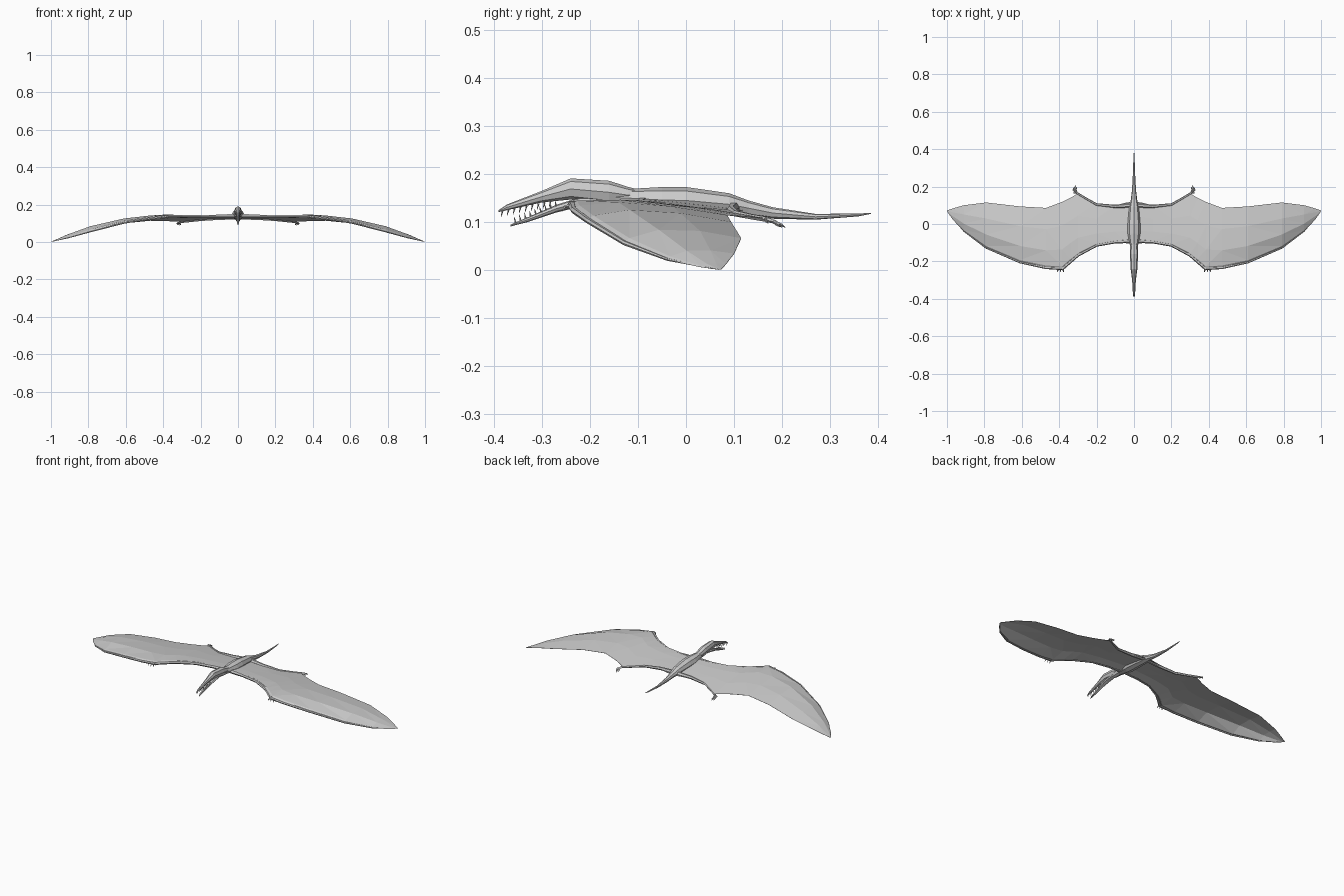
import bpy, bmesh, math
from mathutils import Vector


def add_loft(bm, rings):
    """Skin a sequence of closed rings and cap both ends."""
    vs = [[bm.verts.new(p) for p in r] for r in rings]
    n = len(vs[0])
    for a, b in zip(vs, vs[1:]):
        for i in range(n):
            bm.faces.new((a[i], a[(i + 1) % n], b[(i + 1) % n], b[i]))
    bm.faces.new(vs[0])
    bm.faces.new(vs[-1])


def ellipse_rings(sections, n=8):
    """Sections are (y, z, half width, half height)."""
    return [[(rx * math.sin(2 * math.pi * i / n), y, z + rz * math.cos(2 * math.pi * i / n))
             for i in range(n)] for y, z, rx, rz in sections]


def tube_rings(points, radii, n=5):
    pts = [Vector(p) for p in points]
    rings = []
    for i, (p, r) in enumerate(zip(pts, radii)):
        d = (pts[min(i + 1, len(pts) - 1)] - pts[max(i - 1, 0)]).normalized()
        ref = Vector((0, 0, 1)) if abs(d.z) < 0.9 else Vector((0, 1, 0))
        u = d.cross(ref).normalized()
        v = d.cross(u)
        rings.append([p + r * (u * math.cos(2 * math.pi * k / n) + v * math.sin(2 * math.pi * k / n))
                      for k in range(n)])
    return rings


def make(name, lofts, mirror=False, triangulate=False):
    bm = bmesh.new()
    for rings in lofts:
        add_loft(bm, rings)
    bmesh.ops.recalc_face_normals(bm, faces=bm.faces)
    if triangulate:
        bmesh.ops.triangulate(bm, faces=bm.faces)
    me = bpy.data.meshes.new(name)
    bm.to_mesh(me)
    bm.free()
    ob = bpy.data.objects.new(name, me)
    bpy.context.collection.objects.link(ob)
    if mirror:
        ob.modifiers.new("Mirror", 'MIRROR')
    return ob


# Neck, torso and tapering tail
make("body", [ellipse_rings([
    (-.17, .152, .015, .020), (-.12, .150, .021, .019), (-.05, .146, .034, .027),
    (0, .145, .034, .028), (.09, .137, .026, .023), (.13, .129, .017, .016),
    (.18, .119, .011, .012), (.27, .111, .006, .006), (.36, .115, .003, .003),
    (.385, .118, .001, .001)])])

# Skull with long upper beak
make("skull", [ellipse_rings([
    (-.39, .123, .002, .002), (-.372, .131, .006, .006), (-.30, .153, .010, .012),
    (-.24, .169, .018, .022), (-.16, .162, .022, .024), (-.12, .156, .020, .017),
    (-.09, .158, .012, .008)])])

# Open lower jaw
make("lower_jaw", [ellipse_rings([
    (-.365, .093, .002, .002), (-.33, .105, .006, .005), (-.27, .128, .011, .008),
    (-.22, .142, .016, .010), (-.17, .147, .015, .008)])])

# Rows of pointed teeth
teeth = []
for i in range(9):
    t = i / 8
    x = .003 + .005 * t
    y, z = -.382 + .10 * t, .124 + .020 * t
    teeth.append(tube_rings([(x, y, z), (x, y - .003, z - .013)], [.0022, .0003], 4))
    y, z = -.355 + .085 * t, .099 + .034 * t
    teeth.append(tube_rings([(x, y, z), (x, y - .003, z + .012)], [.0022, .0003], 4))
make("teeth", teeth, True)

# Wing membrane stations: x, leading y and z, trailing y and z, camber
stations = [
    (.00, -.105, .140, .120, .125, .006), (.04, -.103, .140, .115, .124, .006),
    (.10, -.100, .138, .100, .124, .006), (.20, -.120, .137, .110, .118, .008),
    (.30, -.175, .137, .163, .108, .012), (.34, -.205, .137, .140, .110, .014),
    (.385, -.245, .136, .118, .112, .016), (.47, -.238, .125, .086, .114, .018),
    (.61, -.208, .103, .094, .100, .022), (.79, -.130, .056, .115, .066, .024),
    (.91, -.040, .022, .100, .034, .014), (.97, .025, .007, .083, .012, .005),
    (1.0, .068, .001, .073, .001, .0005)]
wing_rings = []
for x, ly, lz, ty, tz, c in stations:
    th = .0005 + .011 * (1 - x) ** .6    # thick bony edge, thin membrane
    P = lambda f, h: (x, ly + (ty - ly) * f, lz + (tz - lz) * f + h)
    wing_rings.append([P(0, 0), P(.05, th * .6 + c * .3), P(.3, c + th * .2), P(.65, c * .8),
                       P(1, .0005), P(1, -.0005), P(.65, c * .8 - .003 * (1 - x)),
                       P(.3, c - .2 * th), P(.07, -th * .6)])
make("wing", [wing_rings], True, True)

# Arm bones along the leading edge, ending in the long wing finger
make("arm", [
    tube_rings([(.02, -.09, .14), (.10, -.095, .138), (.20, -.113, .137), (.30, -.167, .137),
                (.385, -.240, .136)], [.012, .009, .008, .008, .009], 6),
    tube_rings([(.375, -.238, .136), (.47, -.234, .125), (.61, -.204, .103), (.79, -.127, .056),
                (.91, -.038, .022), (.99, .055, .003)], [.009, .007, .006, .005, .003, .001], 6)],
    True)

# Small clawed fingers at the wrist
make("wrist_claws", [tube_rings([(.38 + dx, -.238, .135), (.378 + 1.3 * dx, -.252, .132),
                                 (.376 + 1.5 * dx, -.257, .122)], [.004, .003, .0005], 4)
                     for dx in (0, .012, .024)], True)

# Hind legs trailing along the membrane
make("leg", [tube_rings([(.015, .10, .130), (.10, .094, .126), (.20, .104, .118),
                         (.26, .138, .111), (.31, .168, .106)],
                        [.012, .009, .007, .006, .006], 6)], True)

# Feet with toes and a side spur
toes = [tube_rings([(.305, .163, .106), (.318 + dx, .183, .101), (.315 + dx, .198 - abs(dx), .094),
                    (.311 + dx, .207 - abs(dx), .089)], [.005, .004, .003, .0005], 4)
        for dx in (-.007, 0, .007)]
toes.append(tube_rings([(.31, .168, .106), (.322, .166, .101), (.328, .172, .097)],
                       [.004, .002, .0005], 4))
make("foot", toes, True)
